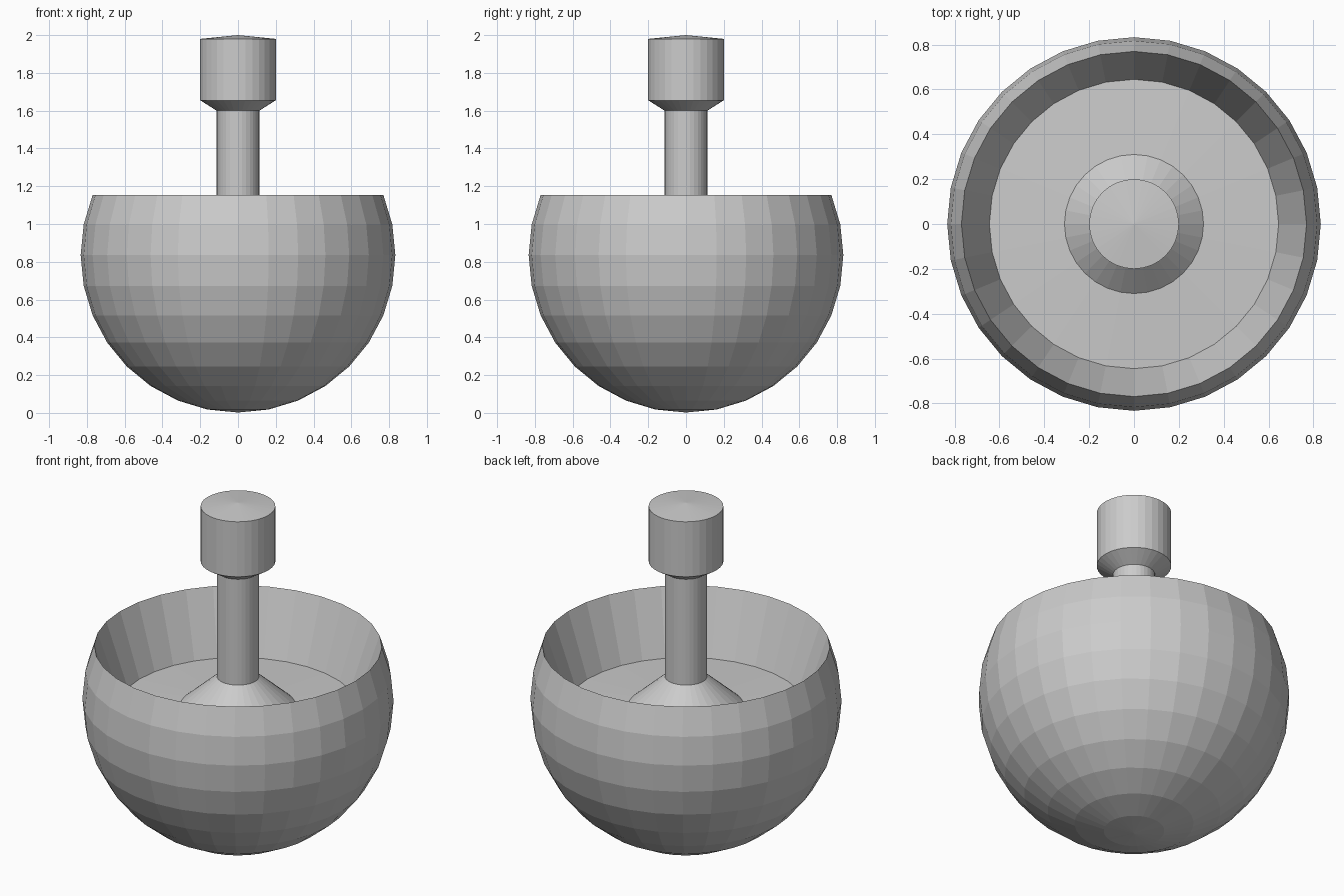
import bpy, bmesh
from math import sin, cos, pi, radians

cube = bpy.data.objects.get("Cube")
if cube:
    bpy.data.objects.remove(cube, do_unlink=True)

grey = bpy.data.materials.new("plain_grey")
grey.use_nodes = True
grey.diffuse_color = (0.6, 0.6, 0.6, 1)
grey.node_tree.nodes["Principled BSDF"].inputs["Base Color"].default_value = (0.6, 0.6, 0.6, 1)


def lathe(name, profile, segments):
    """Revolve (radius, height) points around z; zero radius makes a pole."""
    bm = bmesh.new()
    rings = []
    for r, z in profile:
        count = segments if r > 0 else 1
        rings.append([bm.verts.new((r * cos(2 * pi * i / segments),
                                    r * sin(2 * pi * i / segments), z))
                      for i in range(count)])
    for low, high in zip(rings, rings[1:]):
        for i in range(segments):
            j = (i + 1) % segments
            corners = [low[i % len(low)], low[j % len(low)],
                       high[j % len(high)], high[i % len(high)]]
            bm.faces.new(list(dict.fromkeys(corners)))
    bmesh.ops.recalc_face_normals(bm, faces=bm.faces)
    mesh = bpy.data.meshes.new(name)
    bm.to_mesh(mesh)
    bm.free()
    mesh.materials.append(grey)
    obj = bpy.data.objects.new(name, mesh)
    bpy.context.collection.objects.link(obj)
    return obj


# Bowl: truncated sphere with a sharp rim, sloping inner wall and shallow floor
radius, centre = 0.833, 0.835
step = radians(11.25)
outer = [(radius * sin(k * step) if k else 0, centre - radius * cos(k * step))
         for k in range(11)]
inner = [(0.645, 0.785), (0.31, 0.80), (0, 0.80)]
lathe("bowl", outer + inner, 32)

# Conical collar at the foot of the stem
lathe("stem_collar", [(0, 0.79), (0.31, 0.80), (0.113, 0.975), (0, 0.975)], 32)

# Stem
lathe("stem", [(0, 0.95), (0.113, 0.95), (0.113, 1.61), (0, 1.61)], 32)

# Knob with a chamfered underside and slightly peaked top
lathe("knob", [(0, 1.60), (0.113, 1.60), (0.2, 1.655), (0.2, 1.98), (0, 2.0)], 32)
